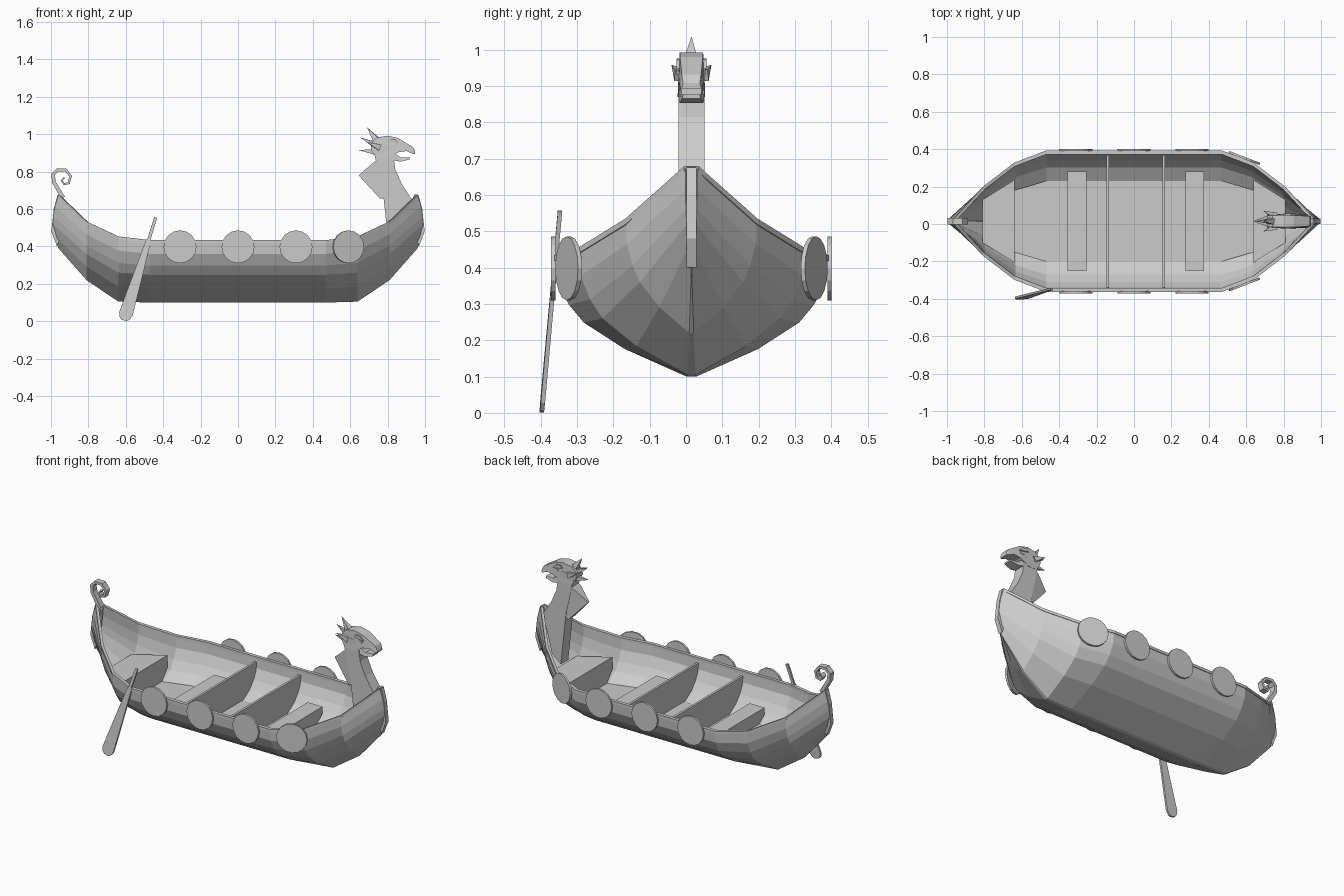
import bpy, bmesh, math
from mathutils import Vector, Matrix

if "Cube" in bpy.data.objects:
    bpy.data.objects.remove(bpy.data.objects["Cube"])

grey = bpy.data.materials.new("plain grey")
grey.use_nodes = True
colour = (0.6, 0.6, 0.6, 1)
grey.diffuse_color = colour
grey.node_tree.nodes["Principled BSDF"].inputs["Base Color"].default_value = colour

MID = 0.015  # y of the keel line


def make(name, verts, faces, fix=True):
    """Flat-shaded object from points and faces."""
    mesh = bpy.data.meshes.new(name)
    mesh.from_pydata([tuple(v) for v in verts], [], faces)
    if fix:
        bm = bmesh.new()
        bm.from_mesh(mesh)
        bmesh.ops.recalc_face_normals(bm, faces=bm.faces)
        bm.to_mesh(mesh)
        bm.free()
    mesh.materials.append(grey)
    obj = bpy.data.objects.new(name, mesh)
    bpy.context.collection.objects.link(obj)
    return obj


def loft(name, rings, closed=False, fix=True):
    """Skin a row of rings; closed rings also get end caps."""
    n = len(rings[0])
    verts = [p for ring in rings for p in ring]
    faces = []
    for i in range(len(rings) - 1):
        for j in range(n if closed else n - 1):
            k = (j + 1) % n
            faces.append((i * n + j, i * n + k, (i + 1) * n + k, (i + 1) * n + j))
    if closed:
        last = (len(rings) - 1) * n
        faces += [tuple(range(n)), tuple(last + j for j in range(n))]
    return make(name, verts, faces, fix)


def slab(name, outline, axis, low, high):
    """Extrude a 2D outline along x, y or z."""
    def place(p, d):
        q = list(p)
        q.insert("xyz".index(axis), d)
        return q
    return loft(name, [[place(p, low) for p in outline],
                       [place(p, high) for p in outline]], closed=True)


def mirrored(points):
    """Close a half outline of (y, z) points across the keel line."""
    return [(MID + y, z) for y, z in points] + [(MID - y, z) for y, z in reversed(points)]


# Hull stations: x, keel height, gunwale height, half width
half = [(0.16, 0.10, 0.43, 0.375), (0.47, 0.10, 0.43, 0.375), (0.64, 0.105, 0.45, 0.31),
        (0.81, 0.22, 0.53, 0.18), (0.96, 0.39, 0.675, 0.017)]
stations = [(-x, k, g, w) for x, k, g, w in reversed(half)] + half
# Half section: share of the width, share of the height
section = [(1, 1), (0.985, 0.79), (0.9, 0.6), (0.79, 0.45), (0.49, 0.23), (0.035, 0)]


def ring(x, keel, gun, w):
    pts = []
    for a, b in [(-a, b) for a, b in section] + section[::-1]:
        bulge = 0.03 * math.sin(math.pi * b) if abs(x) > 0.9 else 0
        pts.append((x + math.copysign(bulge, x), MID + a * w, keel + b * (gun - keel)))
    return pts


hull = loft("hull", [ring(*s) for s in stations], fix=False)
shell = hull.modifiers.new("thickness", "SOLIDIFY")
shell.thickness = 0.015
shell.offset = -1

# Gunwale rails and stem posts
for side, word in ((-1, "right"), (1, "left")):
    rings = []
    for x, k, g, w in stations:
        outer, inner = MID + side * (w + 0.003), MID + side * max(w - 0.018, 0)
        rings.append([(x, outer, g - 0.012), (x, outer, g + 0.004),
                      (x, inner, g + 0.004), (x, inner, g - 0.012)])
    loft(word + "_gunwale", rings, closed=True)
for s, word in ((-1, "stern"), (1, "bow")):
    post = [(0.93, 0.65), (0.945, 0.68), (0.965, 0.675), (0.985, 0.6), (0.998, 0.48), (0.968, 0.40), (0.95, 0.45)]
    slab(word + "_post", [(s * x, z) for x, z in post], "y", MID - 0.014, MID + 0.014)

# Floor, narrowing toward both ends
floor = [(0.64, 0.165), (0.47, 0.215), (-0.47, 0.215), (-0.64, 0.165)]
slab("floor", [(x, MID + y) for x, y in floor] + [(x, MID - y) for x, y in floor[::-1]], "z", 0.213, 0.222)

# End decks, benches and cross walls
for s, word in ((-1, "stern"), (1, "bow")):
    deck = [(0.64, MID - 0.22), (0.81, MID - 0.115), (0.81, MID + 0.115), (0.64, MID + 0.22)]
    slab(word + "_deck", [(s * x, y) for x, y in deck], "z", 0.35, 0.362)
    slab(word + "_deck_front", mirrored([(0.16, 0.215), (0.22, 0.29), (0.22, 0.355)]),
         "x", s * 0.64, s * 0.65)
    cx = 0.01 + s * 0.315
    slab(word + "_bench", mirrored([(0.21, 0.215), (0.265, 0.26), (0.265, 0.302)]),
         "x", cx - 0.05, cx + 0.05)
    wall = [p[1:] for p in ring(0, 0.118, 0.405, 0.354)]
    wx = 0.01 + s * 0.15
    slab(word + "_cross_wall", wall, "x", wx - 0.007, wx + 0.007)

# Round shields; the foremost pair follows the turn of the bow
for side, word in ((-1, "right"), (1, "left")):
    for i, (x, y, turn) in enumerate([(-0.31, 0.38, 0), (0, 0.38, 0), (0.31, 0.38, 0), (0.59, 0.338, 21)]):
        bm = bmesh.new()
        bmesh.ops.create_cone(bm, cap_ends=True, segments=16, radius1=0.088, radius2=0.088, depth=0.012)
        mat = (Matrix.Translation((x, MID + side * y, 0.398))
               @ Matrix.Rotation(math.radians(-side * turn), 4, "Z")
               @ Matrix.Rotation(math.pi / 2, 4, "X"))
        bm.transform(mat)
        mesh = bpy.data.meshes.new(f"{word}_shield_{i + 1}")
        bm.to_mesh(mesh)
        bm.free()
        mesh.materials.append(grey)
        bpy.context.collection.objects.link(bpy.data.objects.new(mesh.name, mesh))

# Oar: sections from grip to blade tip
grip, tip = Vector((-0.44, -0.347, 0.555)), Vector((-0.61, -0.397, 0.005))
across = Vector((0.955, 0, -0.295))
out = Vector((0, 0.006, 0))
rings = []
for t, r in ((0, 0.008), (0.22, 0.009), (0.23, 0.014), (0.8, 0.033), (0.94, 0.037), (0.98, 0.028), (1, 0.014)):
    c = grip.lerp(tip, t)
    rings.append([c - across * r - out, c + across * r - out, c + across * r + out, c - across * r + out])
loft("oar", rings, closed=True)

# Curled tail at the stern: a flat ribbon
path = [(-0.935, 0.66), (-0.985, 0.745), (-0.988, 0.785), (-0.965, 0.81), (-0.92, 0.808), (-0.895, 0.775),
        (-0.905, 0.738), (-0.93, 0.733), (-0.942, 0.752), (-0.928, 0.768)]
rings = []
for i, p in enumerate(path):
    a, b = Vector(path[max(i - 1, 0)]), Vector(path[min(i + 1, len(path) - 1)])
    d = (b - a).normalized()
    r = 0.011 - 0.0007 * i
    n = Vector((-d.y, d.x)) * r
    rings.append([(p[0] + s * n.x, MID + side * 0.018, p[1] + s * n.y)
                  for s, side in ((1, -1), (1, 1), (-1, 1), (-1, -1))])
loft("tail_curl", rings, closed=True)

# Figurehead: neck, skull, jaw
neck = [(0.81, 0.37), (0.87, 0.42), (0.93, 0.65), (0.875, 0.735), (0.84, 0.815), (0.832, 0.88),
        (0.81, 0.94), (0.72, 0.94), (0.745, 0.82), (0.775, 0.69)]
slab("figurehead_neck", neck, "y", MID - 0.036, MID + 0.036)


def tapered(name, columns):
    """Head piece from columns of x, bottom, top, half width."""
    loft(name, [[(x, MID - w, z0), (x, MID + w, z0), (x, MID + w * 0.85, z1), (x, MID - w * 0.85, z1)]
                for x, z0, z1, w in columns], closed=True)


tapered("figurehead_skull", [(0.71, 0.92, 0.95, 0.034), (0.74, 0.87, 0.982, 0.037), (0.80, 0.87, 0.992, 0.038),
                             (0.855, 0.903, 0.98, 0.037), (0.90, 0.91, 0.953, 0.034),
                             (0.935, 0.895, 0.932, 0.031), (0.947, 0.893, 0.908, 0.027)])
tapered("figurehead_jaw", [(0.79, 0.85, 0.91, 0.036), (0.835, 0.86, 0.90, 0.035),
                           (0.87, 0.853, 0.876, 0.032), (0.918, 0.865, 0.877, 0.026)])


def spike(name, base, point, r):
    """Four-sided spike from a base centre to a point."""
    base, point = Vector(base), Vector(point)
    d = (point - base).normalized()
    u = d.orthogonal().normalized() * r
    v = d.cross(u)
    make(name, [base + u, base + v, base - u, base - v, point],
         [(0, 1, 2, 3), (0, 1, 4), (1, 2, 4), (2, 3, 4), (3, 0, 4)])


# Crest spikes, side ears, brows and the mane fin
spike("crest_top", (0.75, MID, 0.955), (0.69, MID, 1.037), 0.03)
spike("crest_middle", (0.74, MID, 0.94), (0.655, MID, 0.982), 0.024)
spike("crest_low", (0.74, MID, 0.905), (0.645, MID, 0.915), 0.024)
for side, word in ((-1, "right"), (1, "left")):
    spike(word + "_ear", (0.755, MID + side * 0.03, 0.93), (0.69, MID + side * 0.055, 0.958), 0.024)
    low, high = sorted((MID + side * 0.03, MID + side * 0.041))
    slab(word + "_brow", [(0.80, 0.958), (0.865, 0.948), (0.84, 0.972), (0.81, 0.975)], "y", low, high)
    slab(word + "_eye", [(0.825, 0.935), (0.85, 0.93), (0.855, 0.943), (0.835, 0.95)], "y", low, high - 0.003)
mane = [(0.75, 0.87), (0.725, 0.85), (0.645, 0.78), (0.76, 0.655), (0.79, 0.66)]
make("mane_fin", [(x, MID + s * (0.004 if x < 0.7 else 0.034), z) for s in (-1, 1) for x, z in mane],
     [tuple(range(5)), tuple(range(5, 10))] + [(i, (i + 1) % 5, (i + 1) % 5 + 5, i + 5) for i in range(5)])
